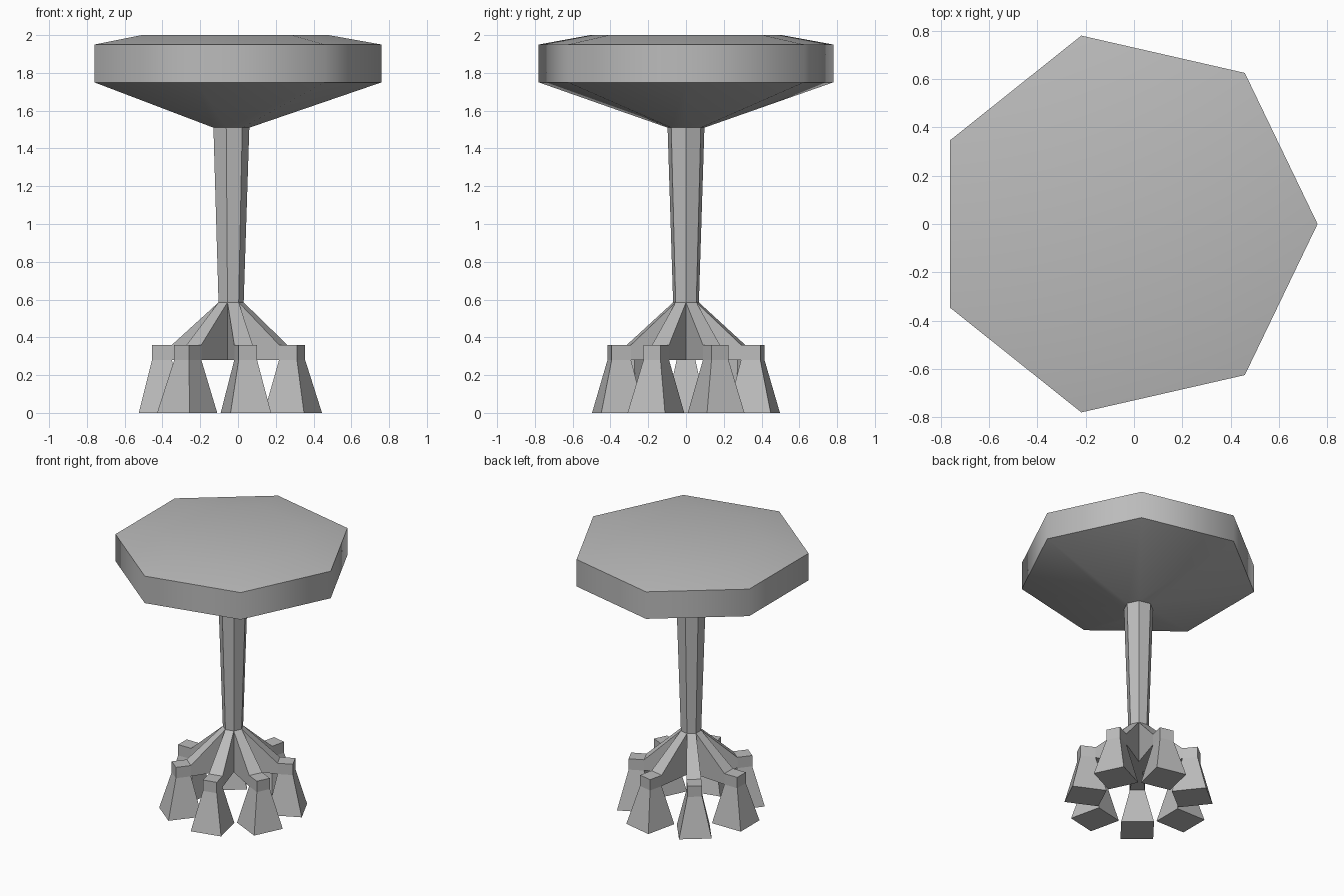
import bpy, bmesh
from math import pi, cos, sin, radians
from mathutils import Matrix, Vector

SIDES = 7
STEP = 2 * pi / SIDES
CENTRE_X = -0.04

cube = bpy.data.objects.get("Cube")
if cube:
    bpy.data.objects.remove(cube)

grey = bpy.data.materials.new("plain grey")
grey.use_nodes = True
GREY = (0.5, 0.5, 0.5, 1)
grey.diffuse_color = GREY
grey.node_tree.nodes["Principled BSDF"].inputs["Base Color"].default_value = GREY


def finish(bm, name):
    bmesh.ops.recalc_face_normals(bm, faces=bm.faces)
    mesh = bpy.data.meshes.new(name)
    bm.to_mesh(mesh)
    bm.free()
    mesh.materials.append(grey)
    ob = bpy.data.objects.new(name, mesh)
    ob.location.x = CENTRE_X
    bpy.context.collection.objects.link(ob)
    return ob


def loft(bm, rings):
    """Skin a list of equal-sized point loops and cap both ends."""
    loops = [[bm.verts.new(p) for p in ring] for ring in rings]
    for a, b in zip(loops, loops[1:]):
        for i in range(len(a)):
            j = (i + 1) % len(a)
            bm.faces.new((a[i], a[j], b[j], b[i]))
    bm.faces.new(loops[0][::-1])
    bm.faces.new(loops[-1])


def heptagon(radius, z):
    return [Vector((radius * cos(i * STEP), radius * sin(i * STEP), z)) for i in range(SIDES)]


def rect(r_in, r_out, half_in, half_out, z_in, z_out):
    return [Vector(p) for p in ((r_in, -half_in, z_in), (r_out, -half_out, z_out),
                                (r_out, half_out, z_out), (r_in, half_in, z_in))]


# Seat with shallow domed top and conical underside
bm = bmesh.new()
loft(bm, [heptagon(r, z) for r, z in ((0.1, 1.51), (0.8, 1.75), (0.8, 1.95), (0.52, 2.0))])
seat = finish(bm, "seat")
bpy.ops.object.select_all(action="DESELECT")
seat.select_set(True)
bpy.context.view_layer.objects.active = seat
bpy.ops.object.shade_smooth_by_angle(angle=radians(60))

# Tapered column, running down into the hub
bm = bmesh.new()
loft(bm, [heptagon(r, z) for r, z in ((0.07, 0.28), (0.07, 0.585), (0.1, 1.51))])
finish(bm, "column")

# Seven legs, one from each column face
hub_r = 0.07 * cos(STEP / 2)
hub_half = 0.07 * sin(STEP / 2)
for n in range(SIDES):
    turn = Matrix.Rotation((n + 0.5) * STEP, 4, "Z")

    # Sloping arm
    bm = bmesh.new()
    loft(bm, [rect(hub_r, 0.31, hub_half, 0.05, 0.28, 0.28),
              rect(hub_r, 0.31, hub_half, 0.05, 0.585, 0.36)])
    bm.transform(turn)
    finish(bm, f"arm_{n + 1}")

    # Knee block and flared foot
    bm = bmesh.new()
    loft(bm, [rect(0.25, 0.485, 0.11, 0.11, 0, 0),
              rect(0.31, 0.415, 0.05, 0.05, 0.28, 0.28),
              rect(0.31, 0.415, 0.05, 0.05, 0.36, 0.36)])
    bm.transform(turn)
    finish(bm, f"foot_{n + 1}")
